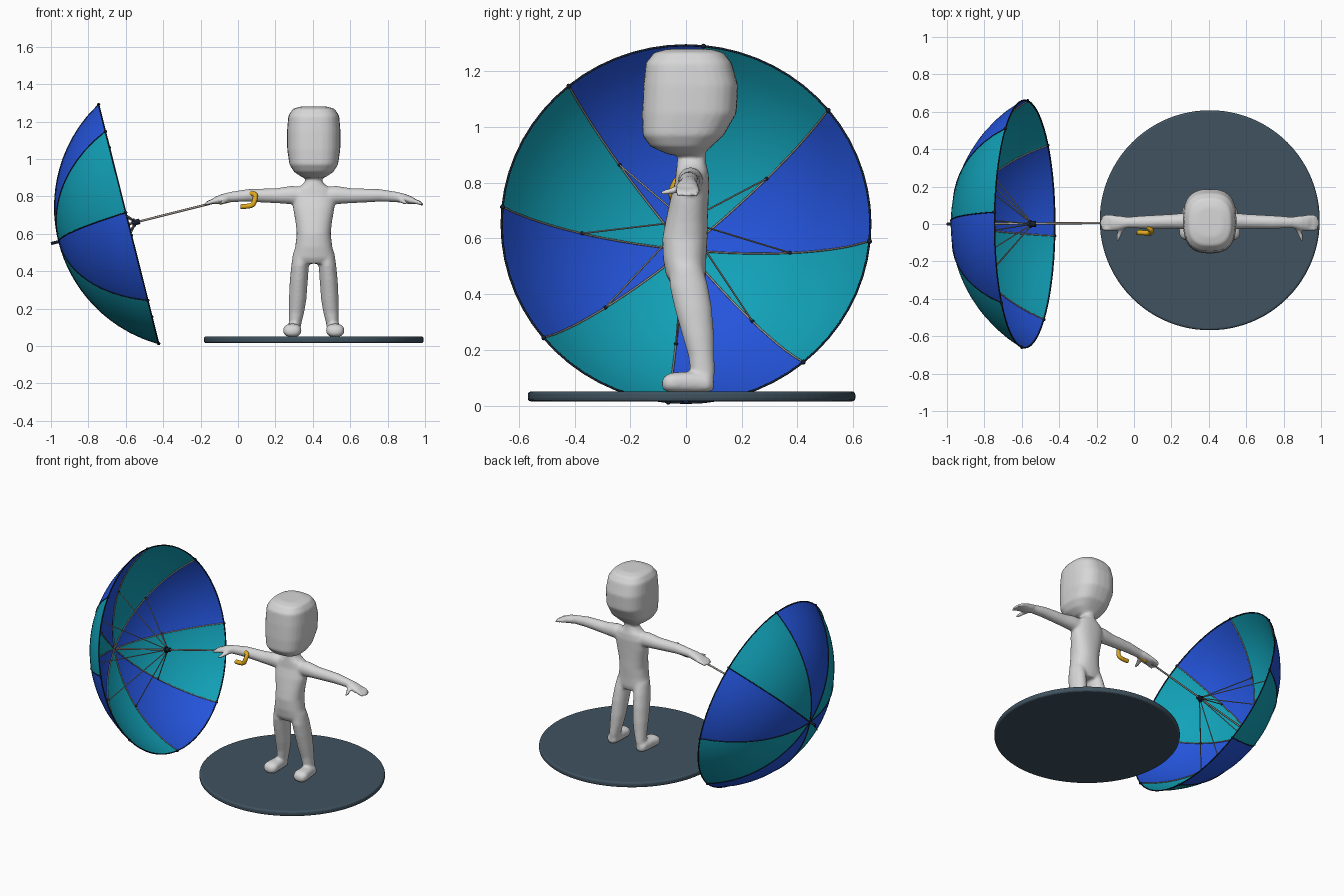
import bpy
import bmesh
from math import sin, cos, pi, radians, sqrt, copysign
from mathutils import Matrix, Vector

default_cube = bpy.data.objects.get("Cube")
if default_cube:
    bpy.data.objects.remove(default_cube, do_unlink=True)


def material(name, rgb):
    mat = bpy.data.materials.new(name)
    mat.use_nodes = True
    mat.diffuse_color = (*rgb, 1)
    shader = next(n for n in mat.node_tree.nodes if n.type == "BSDF_PRINCIPLED")
    shader.inputs["Base Color"].default_value = (*rgb, 1)
    return mat


SKIN = material("pale grey", (0.68, 0.68, 0.68))
SLATE = material("slate", (0.05, 0.085, 0.115))
TEAL = material("teal", (0.006, 0.36, 0.48))
BLUE = material("blue", (0.018, 0.09, 0.72))
METAL = material("grey metal", (0.36, 0.33, 0.30))
DARK = material("dark trim", (0.008, 0.015, 0.03))
YELLOW = material("golden yellow", (0.75, 0.40, 0.012))


def link(name, data, mats, matrix=Matrix()):
    obj = bpy.data.objects.new(name, data)
    obj.matrix_world = matrix
    for mat in mats:
        data.materials.append(mat)
    bpy.context.collection.objects.link(obj)
    return obj


def mesh_object(name, bm, mats, matrix=Matrix(), smooth=True):
    bmesh.ops.recalc_face_normals(bm, faces=bm.faces)
    for face in bm.faces:
        face.smooth = smooth
    mesh = bpy.data.meshes.new(name)
    bm.to_mesh(mesh)
    bm.free()
    return link(name, mesh, mats, matrix)


def tubes(name, paths, radius, mat, matrix=Matrix(), cyclic=False, kind="POLY"):
    curve = bpy.data.curves.new(name, "CURVE")
    curve.dimensions = "3D"
    curve.bevel_depth = radius
    curve.bevel_resolution = 2
    curve.use_fill_caps = True
    for path in paths:
        spline = curve.splines.new(kind)
        spline.points.add(len(path) - 1)
        for point, co in zip(spline.points, path):
            point.co = (*co, 1)
        spline.use_cyclic_u = cyclic
        if kind == "NURBS":
            spline.use_endpoint_u = True
            spline.order_u = 3
    return link(name, curve, [mat], matrix)


def beads(name, points, radius, mat, matrix):
    bm = bmesh.new()
    for point in points:
        bmesh.ops.create_icosphere(bm, subdivisions=2, radius=radius,
                                   matrix=Matrix.Translation(point))
    return mesh_object(name, bm, [mat], matrix)


# Closed stack of rounded cross-sections: (position, centre a, centre b, half a, half b)
def loft(bm, axis, sections, side=1, power=2.0, sides=28):
    rings = []
    for t, ca, cb, ha, hb in sections:
        ring = []
        for i in range(sides):
            angle = 2 * pi * i / sides
            a, b = (copysign(abs(w) ** (2 / power), w) for w in (cos(angle), sin(angle)))
            p, q = ca + ha * a, cb + hb * b
            co = {"z": (p, q, t), "x": (t, p, q), "y": (p, t, q)}[axis]
            ring.append(bm.verts.new((side * co[0], co[1], co[2])))
        rings.append(ring)
    for low, high in zip(rings, rings[1:]):
        for i in range(sides):
            j = (i + 1) % sides
            bm.faces.new((low[i], low[j], high[j], high[i]))
    bm.faces.new(rings[0])
    bm.faces.new(rings[-1])


# Figure: head, torso, mirrored limbs, fused into one smooth skin
body = bmesh.new()
loft(body, "z", [
    (1.28, 0, .01, .07, .08), (1.268, 0, .01, .112, .125), (1.23, 0, .01, .136, .155),
    (1.15, 0, .017, .143, .17), (1.05, 0, .012, .142, .17), (.97, 0, -.01, .13, .146),
    (.93, 0, -.018, .105, .11), (.90, 0, 0, .06, .06)], power=2.7)
loft(body, "z", [
    (.94, 0, .02, .04, .048), (.89, 0, .02, .04, .05), (.865, 0, .02, .058, .053),
    (.84, 0, .022, .095, .058), (.80, 0, .022, .112, .062), (.74, 0, .012, .111, .069),
    (.66, 0, .002, .097, .076), (.60, 0, -.004, .091, .081), (.53, 0, -.005, .099, .078),
    (.47, 0, 0, .115, .072), (.44, 0, .004, .09, .06)], power=2.3)

LEG = [(.50, .06, 0, .05, .06), (.43, .073, .01, .047, .069), (.35, .080, .026, .048, .067),
       (.25, .086, .044, .047, .057), (.18, .092, .055, .041, .047),
       (.12, .10, .06, .034, .044), (.07, .108, .06, .034, .038)]
FOOT = [(.10, .11, .075, .02, .018), (.08, .11, .08, .037, .032), (.02, .112, .084, .042, .038),
        (-.05, .115, .083, .05, .036), (-.075, .115, .08, .041, .028), (-.086, .115, .077, .018, .014)]
ARM = [(.05, .018, .80, .045, .05), (.12, .016, .807, .045, .049), (.20, .014, .803, .039, .04),
       (.35, .01, .805, .035, .034), (.44, .008, .797, .03, .028), (.49, .006, .787, .04, .026),
       (.53, .005, .776, .042, .02), (.545, .005, .772, .03, .012)]
for side in (-1, 1):
    loft(body, "z", LEG, side)
    loft(body, "y", FOOT, side, power=2.4)
    loft(body, "x", ARM, side)
    # fingers and thumb
    for k in range(4):
        y = -.026 + .021 * k
        tip = .59 - .008 * abs(k - 1.5)
        loft(body, "x", [(.51, y, .78, .012, .014), (.56, y, .768, .012, .013),
                         (tip, y, .756, .008, .009)], side, sides=12)
    loft(body, "y", [(-.09, .492, .765, .008, .008), (-.06, .485, .768, .013, .012),
                     (-.02, .47, .78, .018, .016), (0, .465, .785, .015, .015)], side, sides=12)
figure = mesh_object("figure", body, [SKIN], Matrix.Translation((.405, 0, 0)))
fuse = figure.modifiers.new("fuse", "REMESH")
fuse.mode = "VOXEL"
fuse.voxel_size = 0.008
fuse.use_smooth_shade = True
soften = figure.modifiers.new("soften", "SMOOTH")
soften.factor = 0.5
soften.iterations = 6

# Round stand
bm = bmesh.new()
bmesh.ops.create_cone(bm, cap_ends=True, segments=96, radius1=.588, radius2=.588, depth=.036)
stand = mesh_object("stand", bm, [SLATE], Matrix.Translation((.405, .02, .033)), smooth=False)
edge = stand.modifiers.new("round edge", "BEVEL")
edge.width = 0.012
edge.segments = 3

# Umbrella frame: local z runs from the canopy top down the shaft
tilt = radians(14.1)
axis = Vector((cos(tilt), 0, sin(tilt)))
up = Vector((-sin(tilt), 0, cos(tilt)))
umbrella = Matrix((Vector((0, 1, 0)), up, axis)).transposed().to_4x4()
umbrella.translation = (-.957, 0, .558)
RADIUS, DEPTH, PANELS = 0.662, 0.384, 8
BALL = (RADIUS ** 2 + DEPTH ** 2) / (2 * DEPTH)
START = radians(5.5)


def dome(r, angle, lift=0.0):
    return Vector((r * sin(angle), r * cos(angle), BALL - sqrt(BALL ** 2 - r * r) + lift))


# Canopy panels in alternating colours
STEPS, RINGS = 8, 14
count = PANELS * STEPS
bm = bmesh.new()
top = bm.verts.new((0, 0, 0))
grid = [[bm.verts.new(dome(RADIUS * (j + 1) / RINGS, START + 2 * pi * i / count))
         for i in range(count)] for j in range(RINGS)]
for i in range(count):
    k = (i + 1) % count
    wedge = [bm.faces.new((top, grid[0][i], grid[0][k]))]
    for low, high in zip(grid, grid[1:]):
        wedge.append(bm.faces.new((low[i], high[i], high[k], low[k])))
    for face in wedge:
        face.material_index = (i // STEPS) % 2
mesh_object("canopy", bm, [TEAL, BLUE], umbrella)

# Ribs, seams, rim and struts
angles = [START + 2 * pi * k / PANELS for k in range(PANELS)]
radii = [RADIUS * j / RINGS for j in range(RINGS + 1)]
HUB = Vector((0, 0, .415))
JOINT = 0.375
tubes("ribs", [[dome(r, a, .004) for r in radii] for a in angles], .0035, METAL, umbrella)
tubes("seams", [[dome(r, a, -.001) for r in radii] for a in angles], .003, DARK, umbrella)
tubes("rim", [[dome(RADIUS, 2 * pi * i / count) for i in range(count)]], .004, DARK, umbrella, True)
tubes("struts", [[HUB + Vector((.015 * sin(a), .015 * cos(a), 0)), dome(JOINT, a, .006)]
                 for a in angles], .0032, METAL, umbrella)
beads("strut_joints", [dome(JOINT, a, .006) for a in angles], .007, DARK, umbrella)
beads("rib_tips", [dome(RADIUS, a) for a in angles], .009, DARK, umbrella)

# Shaft, sliding hub, tip and handle
tubes("shaft", [[(0, 0, 0), (.006, 0, .90)]], .006, METAL, umbrella)
tubes("hub", [[HUB - Vector((0, 0, .012)), HUB + Vector((0, 0, .03))]], .015, DARK, umbrella)
tubes("hub_flange", [[HUB - Vector((0, 0, .005)), HUB + Vector((0, 0, .005))]], .022, DARK, umbrella)
tubes("tip", [[(0, 0, -.044), (0, 0, .015)]], .008, DARK, umbrella)
tubes("handle", [[(-.10, .004, .768), (0, 0, .792), (.06, -.005, .812), (.095, -.03, .815),
                  (.09, -.05, .775), (.075, -.048, .745), (.015, -.045, .746)]],
      .014, YELLOW, kind="NURBS")
